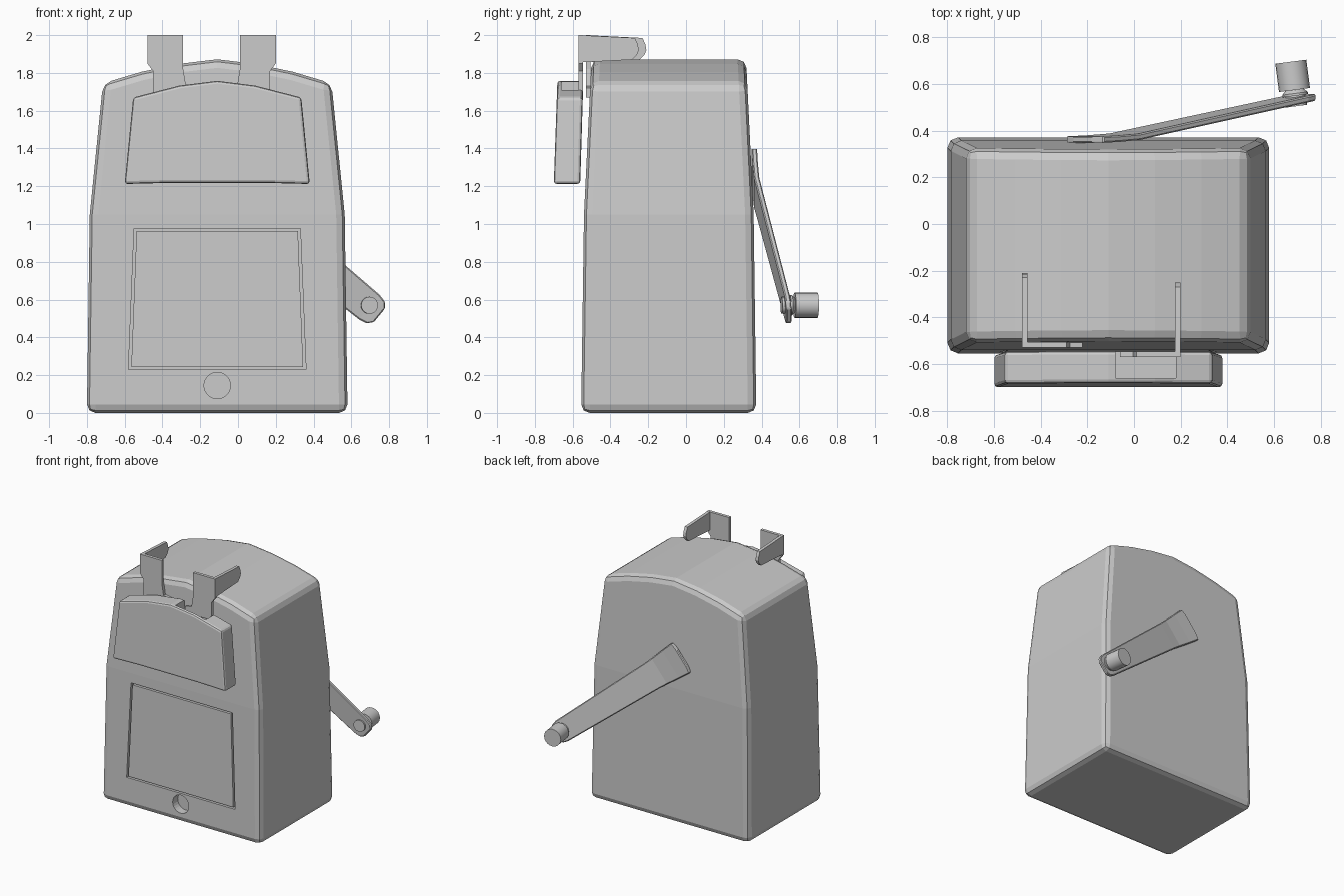
import bpy, bmesh, math
from mathutils import Vector

if "Cube" in bpy.data.objects:
    bpy.data.objects.remove(bpy.data.objects["Cube"])

CX = -0.11  # centre line of the housing


def finish(bm, name, bevel=0, seg=2):
    bmesh.ops.recalc_face_normals(bm, faces=bm.faces)
    me = bpy.data.meshes.new(name)
    bm.to_mesh(me)
    bm.free()
    ob = bpy.data.objects.new(name, me)
    bpy.context.collection.objects.link(ob)
    if bevel:
        m = ob.modifiers.new("bevel", 'BEVEL')
        m.width, m.segments = bevel, seg
        m.limit_method, m.angle_limit = 'ANGLE', math.radians(35)
    return ob


def solid(name, pts, place, bevel=0, seg=2, split=None):
    """Sweep an outline between two ends; place(a, b, end) gives the position."""
    bm = bmesh.new()
    ends = [[bm.verts.new(place(a, b, e)) for a, b in pts] for e in (0, 1)]
    n = len(pts)
    for i in range(n):
        j = (i + 1) % n
        bm.faces.new((ends[0][i], ends[0][j], ends[1][j], ends[1][i]))
    for loop in ends:
        bm.faces.new(loop)
        if split:
            bmesh.ops.connect_verts(bm, verts=[loop[split[0]], loop[split[1]]])
    return finish(bm, name, bevel, seg)


def mirrored(half):
    """Outline from (half width, z) points, mirrored about the centre line."""
    left = [(CX - w, z) for w, z in reversed(half) if w > 0]
    return [(CX + w, z) for w, z in half] + left


def cut(ob, cutter):
    cutter.hide_render = True
    m = ob.modifiers.new("cut", 'BOOLEAN')
    m.object, m.solver = cutter, 'EXACT'
    bpy.context.view_layer.objects.active = ob
    for mod in list(ob.modifiers):
        bpy.ops.object.modifier_apply(modifier=mod.name)
    bpy.data.objects.remove(cutter)


def front_y(z):
    return -0.555 + 0.015 * z / 1.05 if z < 1.05 else -0.54 + 0.04 * (z - 1.05) / 0.82


def back_y(z):
    return 0.372 - 0.014 * z / 1.05 if z < 1.05 else 0.358 - 0.04 * (z - 1.05) / 0.82


# housing: tapered sides, arched roof
housing = solid("housing",
                mirrored([(0.69, 0), (0.675, 1.05), (0.605, 1.745), (0.4, 1.806), (0.2, 1.848), (0, 1.872)]),
                lambda x, z, e: (x, back_y(z) if e else front_y(z), z),
                bevel=0.045, split=(1, 9))

# drawer recess with the drawer front set in it, leaving a thin gap
recess = solid("recess_cutter", mirrored([(0.47, 0.23), (0.44, 0.975)]),
               lambda x, z, e: (x, front_y(z) + (0.04 if e else -0.1), z))
cut(housing, recess)
solid("drawer_front", mirrored([(0.455, 0.242), (0.427, 0.963)]),
      lambda x, z, e: (x, front_y(z) + (0.05 if e else 0), z))

# finger hole under the drawer
ring = [(CX + 0.07 * math.cos(i * math.tau / 24), 0.145 + 0.07 * math.sin(i * math.tau / 24)) for i in range(24)]
hole = solid("hole_cutter", ring, lambda x, z, e: (x, -0.49 if e else -0.7, z))
cut(housing, hole)

# sliding carriage on the front, with a slot in its top
carriage = solid("carriage",
                 mirrored([(0.25, 1.218), (0.49, 1.212), (0.445, 1.67), (0.2, 1.733), (0, 1.758)]),
                 lambda x, z, e: (x, (-0.56 if e else -0.70) + (z - 1.21) * (0.03 if e else 0.035), z),
                 bevel=0.015)
slot = solid("slot_cutter", [(-0.08, 1.66), (0.18, 1.66), (0.18, 1.9), (-0.08, 1.9)],
             lambda x, z, e: (x, -0.5 if e else -0.66, z))
cut(carriage, slot)

# grip tabs: a flat front plate and a lever running back over the roof
plate = [(0, 2.0), (0.19, 2.0), (0.19, 1.82), (0.205, 1.73), (0.26, 1.72), (0.26, 1.67),
         (0.03, 1.67), (0.03, 1.81), (0, 1.85)]
for side, x0, s, y0, y1 in (("left", -0.48, 1, -0.53, -0.21), ("right", 0.20, -1, -0.57, -0.25)):
    solid(side + "_tab_plate", plate, lambda a, z, e: (x0 + s * a, y0 + 0.024 * e, z))
    lever = [(y0, 2.0), (y1 - 0.02, 1.985), (y1 - 0.005, 1.95), (y1, 1.92), (y1 - 0.01, 1.895),
             (y1 - 0.035, 1.87), (y0, 1.855)]
    solid(side + "_tab_lever", lever, lambda y, z, e: (x0 + s * 0.024 * e, y, z))

# crank arm: stations of (distance, half width, y) along a sloping line
along = Vector((0.773, 0, -0.636))
across = Vector((0.636, 0, 0.773))
start = Vector((-0.21, 0, 1.305))
stations = [(-0.015, 0.06, 0.362), (0.0, 0.125, 0.362), (0.10, 0.118, 0.366), (0.22, 0.108, 0.374),
            (0.30, 0.104, 0.388), (1.17, 0.085, 0.535), (1.215, 0.075, 0.541), (1.24, 0.045, 0.545)]
bm = bmesh.new()
rows = []
for d, w, y in stations:
    mid = start + along * d
    rows.append([bm.verts.new(mid + across * w * k + Vector((0, y + o, 0)))
                 for k, o in ((-1, -0.014), (1, -0.014), (1, 0.014), (-1, 0.014))])
for a, b in zip(rows, rows[1:]):
    for i in range(4):
        j = (i + 1) % 4
        bm.faces.new((a[i], a[j], b[j], b[i]))
bm.faces.new(rows[0])
bm.faces.new(rows[-1])
finish(bm, "crank_arm", bevel=0.006, seg=1)

# crank knob: lathed pin, collar and grip
axis = Vector((-0.13, 0.99, 0)).normalized()
u = Vector((0, 0, 1))
v = axis.cross(u)
base = Vector((0.697, 0.505, 0.57))
bm = bmesh.new()
rings = []
for t, r in ((0, 0.045), (0.045, 0.045), (0.045, 0.055), (0.055, 0.055), (0.07, 0.04), (0.07, 0.067), (0.192, 0.067)):
    rings.append([bm.verts.new(base + axis * t + (u * math.cos(k * math.tau / 20) + v * math.sin(k * math.tau / 20)) * r)
                  for k in range(20)])
for a, b in zip(rings, rings[1:]):
    for i in range(20):
        j = (i + 1) % 20
        bm.faces.new((a[i], a[j], b[j], b[i]))
bm.faces.new(rings[0])
bm.faces.new(rings[-1])
knob = finish(bm, "crank_knob")
bpy.ops.object.select_all(action='DESELECT')
knob.select_set(True)
bpy.context.view_layer.objects.active = knob
bpy.ops.object.shade_smooth_by_angle()
